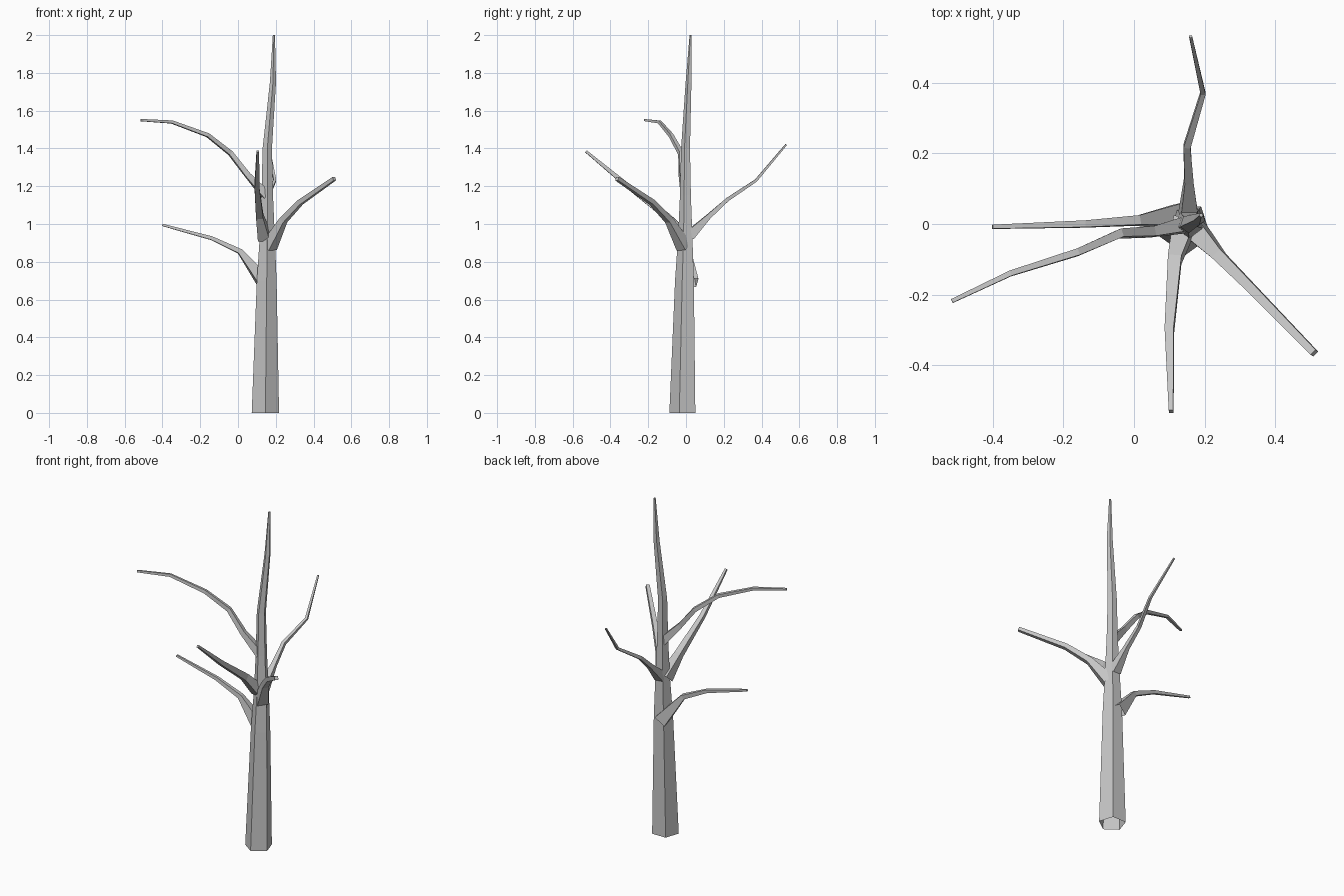
import bpy
import bmesh
from math import cos, sin, tau, radians
from mathutils import Vector

default_cube = bpy.data.objects.get("Cube")
if default_cube:
    bpy.data.objects.remove(default_cube, do_unlink=True)

# One plain grey bark colour
bark = bpy.data.materials.new("grey_bark")
bark.use_nodes = True
bark_colour = (0.57, 0.57, 0.57, 1)
bark.diffuse_color = bark_colour
bark.node_tree.nodes["Principled BSDF"].inputs["Base Color"].default_value = bark_colour


def limb(name, path, radii, sides, start_angle, upright=False):
    """Low-poly tapering tube along a path, open at its root and capped at its tip."""
    points = [Vector(p) for p in path]
    bm = bmesh.new()
    rings = []
    for i, (centre, radius) in enumerate(zip(points, radii)):
        before = points[max(i - 1, 0)]
        after = points[min(i + 1, len(points) - 1)]
        direction = (after - before).normalized()
        if upright:
            across, up = Vector((1, 0, 0)), Vector((0, 1, 0))
        else:
            across = direction.cross(Vector((0, 0, 1))).normalized()
            up = across.cross(direction)
        ring = []
        for k in range(sides):
            angle = radians(start_angle) + tau * k / sides
            offset = across * cos(angle) + up * sin(angle)
            ring.append(bm.verts.new(centre + offset * radius))
        rings.append(ring)
    for low, high in zip(rings, rings[1:]):
        for k in range(sides):
            n = (k + 1) % sides
            bm.faces.new((low[k], low[n], high[n], high[k]))
    bm.faces.new(rings[-1])
    bmesh.ops.recalc_face_normals(bm, faces=bm.faces[:])
    mesh = bpy.data.meshes.new(name)
    bm.to_mesh(mesh)
    bm.free()
    mesh.materials.append(bark)
    obj = bpy.data.objects.new(name, mesh)
    bpy.context.collection.objects.link(obj)
    return obj


def branch(name, path, root, neck, tip):
    """Square branch with a flared root, then an even taper from neck to tip."""
    last = len(path) - 1
    radii = [root] + [neck + (tip - neck) * (i - 1) / (last - 1) for i in range(1, last + 1)]
    return limb(name, path, radii, sides=4, start_angle=40)


# Five-sided trunk, bending slightly toward its thin top
limb("trunk",
     [(.145, -.012, 0), (.152, -.003, .7), (.155, 0, .93), (.155, 0, 1.15),
      (.155, 0, 1.4), (.185, .015, 1.75), (.19, .025, 2)],
     [.076, .055, .042, .032, .026, .017, .006],
     sides=5, start_angle=-90, upright=True)

# Branches, from the lowest up
branch("low_right_branch",
       [(.14, .025, .69), (.01, .01, .855), (-.14, 0, .925), (-.4, -.008, .995)],
       root=.05, neck=.019, tip=.008)
branch("front_left_branch",
       [(.165, -.01, .88), (.24, -.09, 1.02), (.33, -.18, 1.115), (.51, -.365, 1.24)],
       root=.045, neck=.024, tip=.014)
branch("front_branch",
       [(.14, -.005, .93), (.115, -.1, 1.04), (.1, -.3, 1.195), (.105, -.53, 1.385)],
       root=.045, neck=.027, tip=.009)
branch("back_branch",
       [(.155, .02, .94), (.155, .12, 1.04), (.15, .22, 1.13), (.195, .37, 1.23), (.16, .53, 1.42)],
       root=.038, neck=.018, tip=.006)
branch("high_right_branch",
       [(.15, 0, 1.15), (.05, -.022, 1.26), (-.04, -.027, 1.375), (-.16, -.08, 1.47),
        (-.35, -.14, 1.54), (-.515, -.218, 1.55)],
       root=.032, neck=.02, tip=.008)
